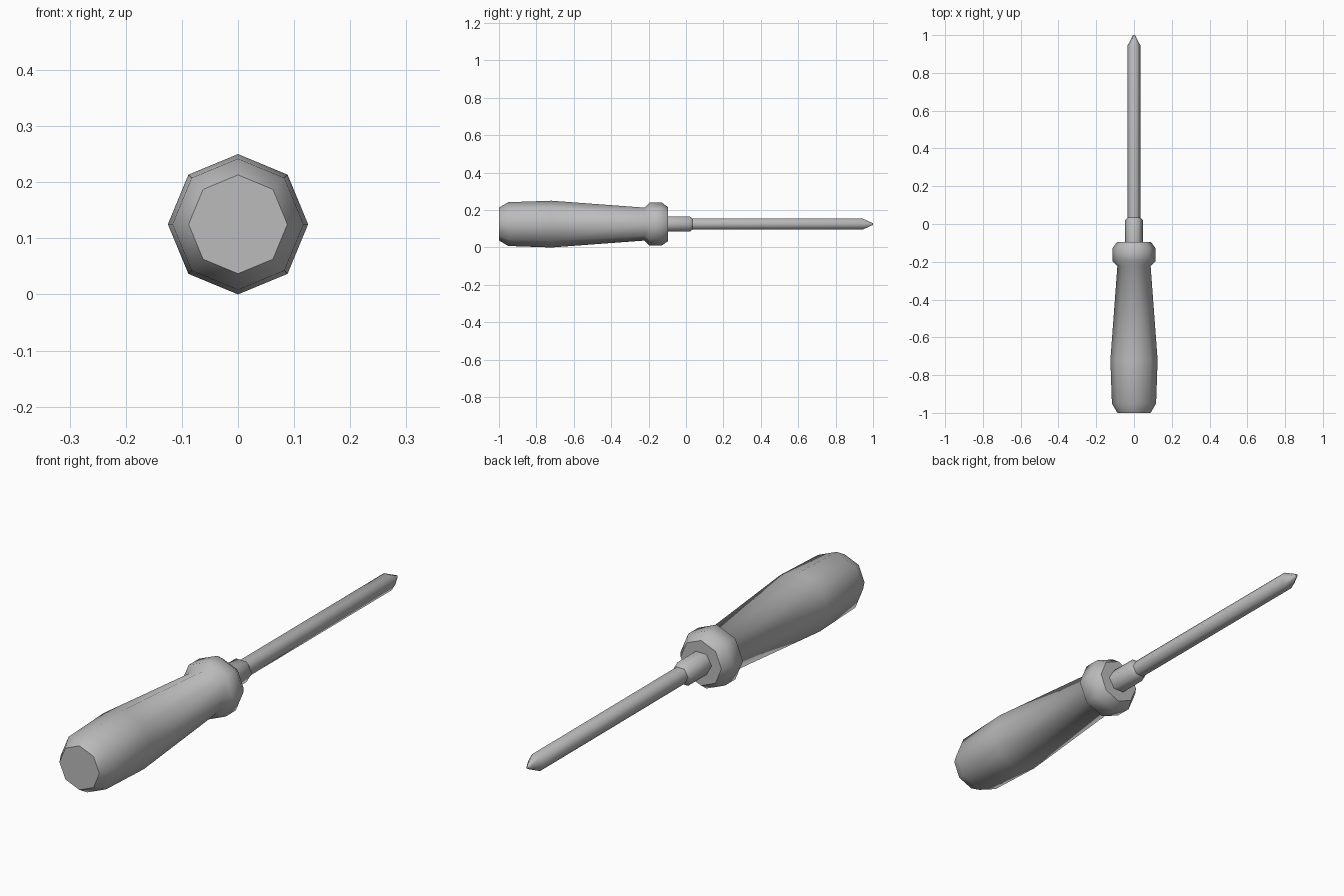
import bpy
import bmesh
from math import cos, sin, tau

cube = bpy.data.objects.get("Cube")
if cube:
    bpy.data.objects.remove(cube, do_unlink=True)

AXIS_HEIGHT = 0.125

grey = bpy.data.materials.new("plain grey")
grey.use_nodes = True
colour = (0.5, 0.5, 0.5, 1.0)
grey.diffuse_color = colour
grey.node_tree.nodes["Principled BSDF"].inputs["Base Color"].default_value = colour


def turned_part(name, profile, sides):
    """Sweep (y, radius) points round the tool's axis; smooth sides, flat caps."""
    bm = bmesh.new()
    rings = [[bm.verts.new((r * cos(tau * i / sides), y,
                            AXIS_HEIGHT + r * sin(tau * i / sides)))
              for i in range(sides)] for y, r in profile]
    for a, b in zip(rings, rings[1:]):
        for i in range(sides):
            j = (i + 1) % sides
            bm.faces.new((a[i], a[j], b[j], b[i])).smooth = True
    for ring in (rings[0], rings[-1]):
        cap = bm.faces.new(ring)
        cap.smooth = False
        for edge in cap.edges:
            edge.smooth = False
    bmesh.ops.recalc_face_normals(bm, faces=bm.faces)
    mesh = bpy.data.meshes.new(name)
    bm.to_mesh(mesh)
    bm.free()
    mesh.materials.append(grey)
    obj = bpy.data.objects.new(name, mesh)
    bpy.context.collection.objects.link(obj)
    return obj


# Eight-sided grip with a rounded collar at the neck
turned_part("handle", [(-1.0, 0.088), (-0.95, 0.117), (-0.72, 0.125),
                       (-0.222, 0.088), (-0.195, 0.115), (-0.13, 0.115),
                       (-0.095, 0.09)], 8)

# Six-sided ferrule and shaft
turned_part("ferrule", [(-0.11, 0.047), (0.02, 0.047), (0.035, 0.034)], 6)
turned_part("shaft", [(0.0, 0.034), (0.945, 0.034), (1.0, 0.005)], 6)
